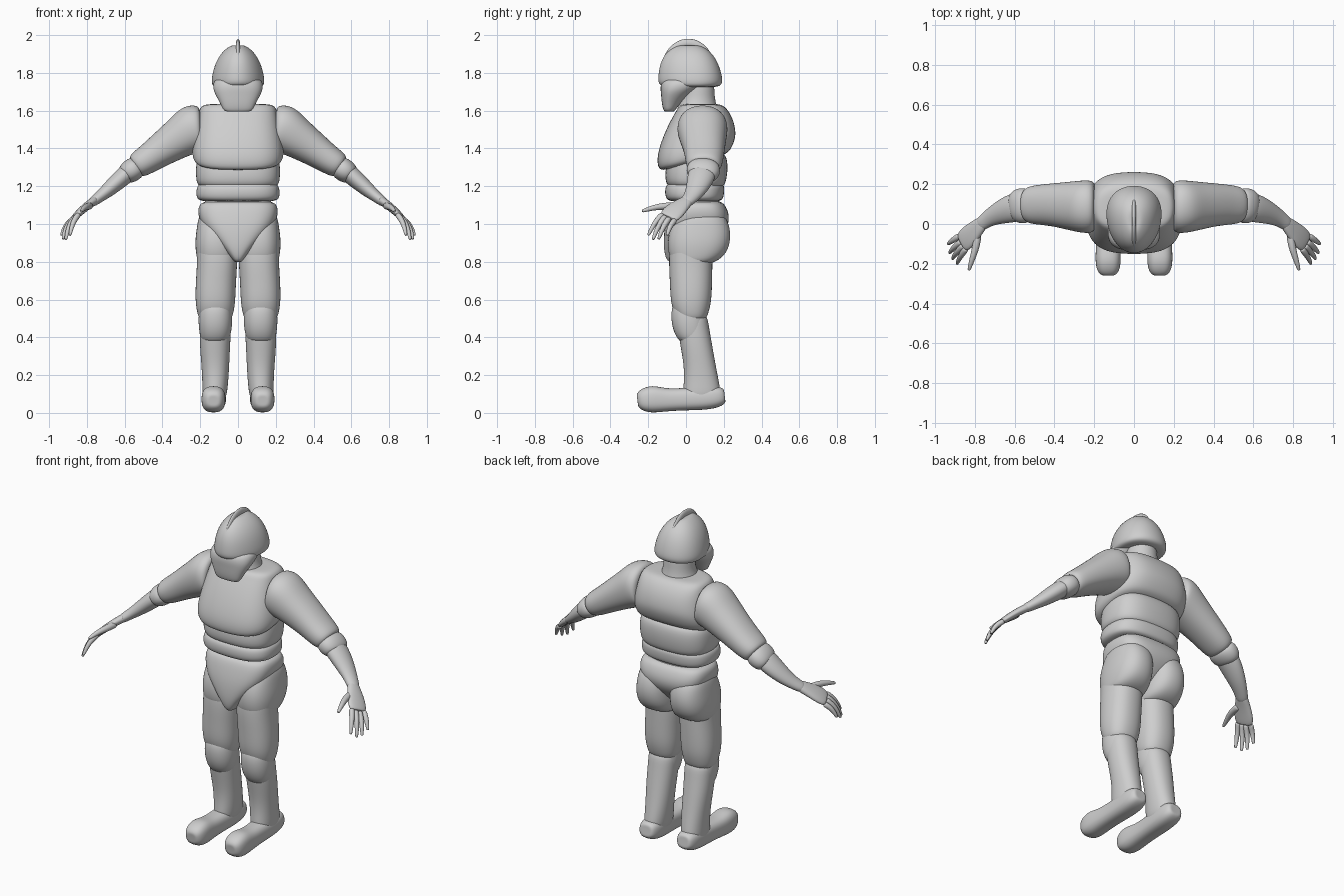
import bpy, bmesh, math
from mathutils import Vector

SIDES = 20
grey = bpy.data.materials.new("plain_grey")
grey.diffuse_color = (0.62, 0.62, 0.62, 1)


def finish(name, bm, mirror=False, levels=2):
    bmesh.ops.recalc_face_normals(bm, faces=bm.faces)
    me = bpy.data.meshes.new(name)
    bm.to_mesh(me)
    bm.free()
    me.materials.append(grey)
    me.polygons.foreach_set("use_smooth", [True] * len(me.polygons))
    ob = bpy.data.objects.new(name, me)
    bpy.context.collection.objects.link(ob)
    if mirror:
        ob.modifiers.new("mirror", "MIRROR").use_mirror_merge = False
    sub = ob.modifiers.new("smooth", "SUBSURF")
    sub.levels = sub.render_levels = levels
    return ob


def skin(name, rings, mirror=False, levels=2):
    """Join rings of points into a closed, rounded tube."""
    def inset(ring):
        c = sum(ring, Vector()) / len(ring)
        return [c + (p - c) * 0.55 for p in ring]
    rings = [inset(rings[0])] + rings + [inset(rings[-1])]
    bm = bmesh.new()
    vs = [[bm.verts.new(p) for p in r] for r in rings]
    n = len(vs[0])
    for a, b in zip(vs, vs[1:]):
        for i in range(n):
            j = (i + 1) % n
            bm.faces.new((a[i], a[j], b[j], b[i]))
    bm.faces.new(vs[0])
    bm.faces.new(vs[-1])
    return finish(name, bm, mirror, levels)


def outline(power, sides):
    for i in range(sides):
        t = 2 * math.pi * i / sides
        c, s = math.cos(t), math.sin(t)
        yield (math.copysign(abs(c) ** (2 / power), c) * 1.015,
               math.copysign(abs(s) ** (2 / power), s) * 1.015)


def body(name, rows, power=2.4, taper=0.0, tilt=0.0, mirror=False):
    """Upright part. Rows: height, front y, back y, centre x, half width, tilt factor."""
    rings = []
    for z, y0, y1, cx, hw, k in rows:
        cy, hy = (y0 + y1) / 2, (y1 - y0) / 2
        rings.append([Vector((cx + u * hw * (1 + taper * v), cy + v * hy,
                              z + tilt * k * v * hy)) for u, v in outline(power, SIDES)])
    return skin(name, rings, mirror)


def limb(name, secs, hint, power=2.0, sides=SIDES, first=None, levels=2):
    """Part along a path. Sections: x, y, z, half size along hint, other half size."""
    pts = [Vector(s[:3]) for s in secs]
    rings = []
    for i, s in enumerate(secs):
        t = (pts[min(i + 1, len(pts) - 1)] - pts[max(i - 1, 0)]).normalized()
        if i == 0 and first:
            t = Vector(first).normalized()
        u = Vector(hint)
        u = (u - t * u.dot(t)).normalized()
        w = t.cross(u)
        rings.append([pts[i] + u * a * s[3] + w * b * s[4] for a, b in outline(power, sides)])
    return skin(name, rings, True, levels)


# Helmet dome, face guard, neck
body("helmet", [(1.725, -.125, .175, 0, .128, 0), (1.745, -.147, .193, 0, .138, 0),
                (1.78, -.147, .192, 0, .137, 0), (1.85, -.138, .172, 0, .12, 0),
                (1.91, -.105, .135, 0, .085, 0), (1.945, -.05, .08, 0, .04, 0)], 2.1, .15)
body("face_guard", [(1.595, -.118, -.06, 0, .075, 0), (1.635, -.128, -.035, 0, .09, 0),
                    (1.69, -.132, .02, 0, .122, 0), (1.725, -.136, .08, 0, .133, 0),
                    (1.77, -.125, .12, 0, .125, 0)], 2.5, -.08)
body("neck", [(1.56, -.06, .18, 0, .13, 0), (1.63, -.04, .16, 0, .095, 0),
              (1.68, -.02, .15, 0, .085, 0), (1.76, -.03, .15, 0, .085, 0)], 2)

# Helmet crest: thin fin, sharp along its outer edge
fin = [(-.135, 1.79), (-.146, 1.86), (-.112, 1.94), (-.055, 1.99), (.005, 2.006),
       (.065, 1.997), (.12, 1.957), (.155, 1.90), (.17, 1.83)]
bm = bmesh.new()
outer = [bm.verts.new((0, y, z)) for y, z in fin]
inner = [[bm.verts.new((s * .02, .01 + (y - .01) * .72, 1.80 + (z - 1.80) * .68))
          for y, z in fin] for s in (-1, 1)]
for i in range(len(fin) - 1):
    for row in inner:
        bm.faces.new((outer[i], outer[i + 1], row[i + 1], row[i]))
    bm.faces.new((inner[0][i], inner[0][i + 1], inner[1][i + 1], inner[1][i]))
for i in (0, -1):
    bm.faces.new((outer[i], inner[0][i], inner[1][i]))
finish("helmet_crest", bm)

# Torso
body("chest", [(1.325, -.125, .215, 0, .215, 1), (1.35, -.15, .24, 0, .24, 1),
               (1.41, -.152, .26, 0, .243, .8), (1.48, -.12, .262, 0, .23, .3),
               (1.55, -.08, .25, 0, .215, 0), (1.60, -.05, .225, 0, .205, 0),
               (1.635, -.03, .19, 0, .19, 0)], 2.8, tilt=.26)
body("abdomen", [(1.19, -.095, .20, 0, .21, 0), (1.24, -.112, .215, 0, .222, 0),
                 (1.31, -.105, .222, 0, .222, 0), (1.38, -.08, .21, 0, .21, 0)], 2.7)
body("waist_band", [(1.12, -.09, .185, 0, .20, 0), (1.14, -.108, .198, 0, .22, 0),
                    (1.18, -.112, .203, 0, .22, 0), (1.22, -.10, .20, 0, .21, 0)], 2.7)
body("waist", [(1.06, -.06, .18, 0, .18, 0), (1.16, -.06, .18, 0, .18, 0)])

# Pelvis with a V-shaped front, and the seat behind it
body("pelvis", [(1.12, -.065, .19, 0, .19, 0), (1.09, -.085, .213, 0, .21, 0),
                (1.04, -.10, .23, 0, .21, 0), (.98, -.113, .22, 0, .185, 0),
                (.91, -.118, .16, 0, .118, 0), (.85, -.115, .10, 0, .06, 0),
                (.80, -.10, .05, 0, .02, 0)], 3)
body("seat", [(1.06, -.04, .20, .105, .10, 0), (.98, -.085, .235, .11, .108, 0),
              (.90, -.098, .235, .113, .115, 0), (.83, -.09, .205, .11, .11, 0),
              (.79, -.07, .14, .11, .10, 0)], 2.4, mirror=True)

# Legs
body("thigh", [(.93, -.08, .14, .115, .105, 0), (.82, -.092, .14, .108, .106, 0),
               (.70, -.085, .138, .117, .106, 0), (.60, -.082, .135, .12, .106, 0),
               (.54, -.068, .122, .12, .098, 0), (.49, -.04, .105, .12, .085, 0)],
     2.3, mirror=True)
body("knee", [(.585, -.06, .09, .12, .075, 0), (.55, -.077, .10, .12, .085, 0),
              (.49, -.078, .112, .12, .09, 0), (.43, -.066, .115, .12, .085, 0),
              (.375, -.035, .11, .122, .072, 0)], 2.2, mirror=True)
body("shin", [(.52, -.04, .112, .12, .083, 0), (.45, -.045, .122, .12, .083, 0),
              (.36, -.03, .138, .122, .08, 0), (.25, -.01, .157, .12, .073, 0),
              (.16, -.01, .175, .12, .068, 0), (.07, -.02, .19, .125, .063, 0)],
     2.2, mirror=True)
limb("foot", [(.13, -.257, .065, .035, .035), (.13, -.235, .068, .057, .058),
              (.13, -.18, .074, .065, .074), (.13, -.11, .068, .06, .06),
              (.128, -.02, .072, .058, .058), (.125, .09, .077, .063, .062),
              (.125, .165, .085, .062, .058), (.125, .205, .09, .045, .04)],
     (1, 0, 0), 2.6)

# Arms
limb("upper_arm", [(.197, .085, 1.515, .125, .118), (.235, .087, 1.508, .135, .132),
                   (.30, .09, 1.463, .125, .11), (.40, .097, 1.398, .108, .09),
                   (.48, .097, 1.342, .10, .076), (.545, .095, 1.302, .09, .068)],
     (0, 1, 0), 2.2, first=(1, 0, -.05))
limb("elbow", [(.53, .095, 1.308, .078, .055), (.555, .092, 1.29, .09, .063),
               (.585, .09, 1.268, .086, .058), (.605, .085, 1.252, .07, .045)],
     (0, 1, 0), 2.2)
limb("forearm", [(.57, .09, 1.283, .075, .05), (.63, .075, 1.232, .07, .047),
                 (.69, .052, 1.178, .054, .038), (.74, .024, 1.138, .04, .028),
                 (.775, -.005, 1.112, .036, .025)], (0, 1, 0))

# Hands
limb("palm", [(.755, .012, 1.127, .034, .024), (.79, -.02, 1.103, .045, .022),
              (.83, -.06, 1.07, .06, .021), (.865, -.095, 1.035, .056, .017)],
     (.40, .85, -.35), 2.3, 12)
fingers = {
    "thumb": [(.785, -.05, 1.095), (.795, -.12, 1.095), (.815, -.18, 1.085), (.83, -.232, 1.068)],
    "index_finger": [(.845, -.125, 1.05), (.875, -.165, 1.01), (.89, -.20, .94)],
    "middle_finger": [(.86, -.11, 1.04), (.897, -.148, .99), (.912, -.175, .918)],
    "ring_finger": [(.872, -.09, 1.03), (.91, -.122, .985), (.927, -.145, .92)],
    "little_finger": [(.88, -.06, 1.02), (.915, -.085, .99), (.935, -.10, .94)],
}
for name, pts in fingers.items():
    size = [.022, .02, .015, .009] if name == "thumb" else [.018, .015, .009]
    limb(name, [(*p, r, r) for p, r in zip(pts, size)], (.4, .85, -.35), 2, 8)
